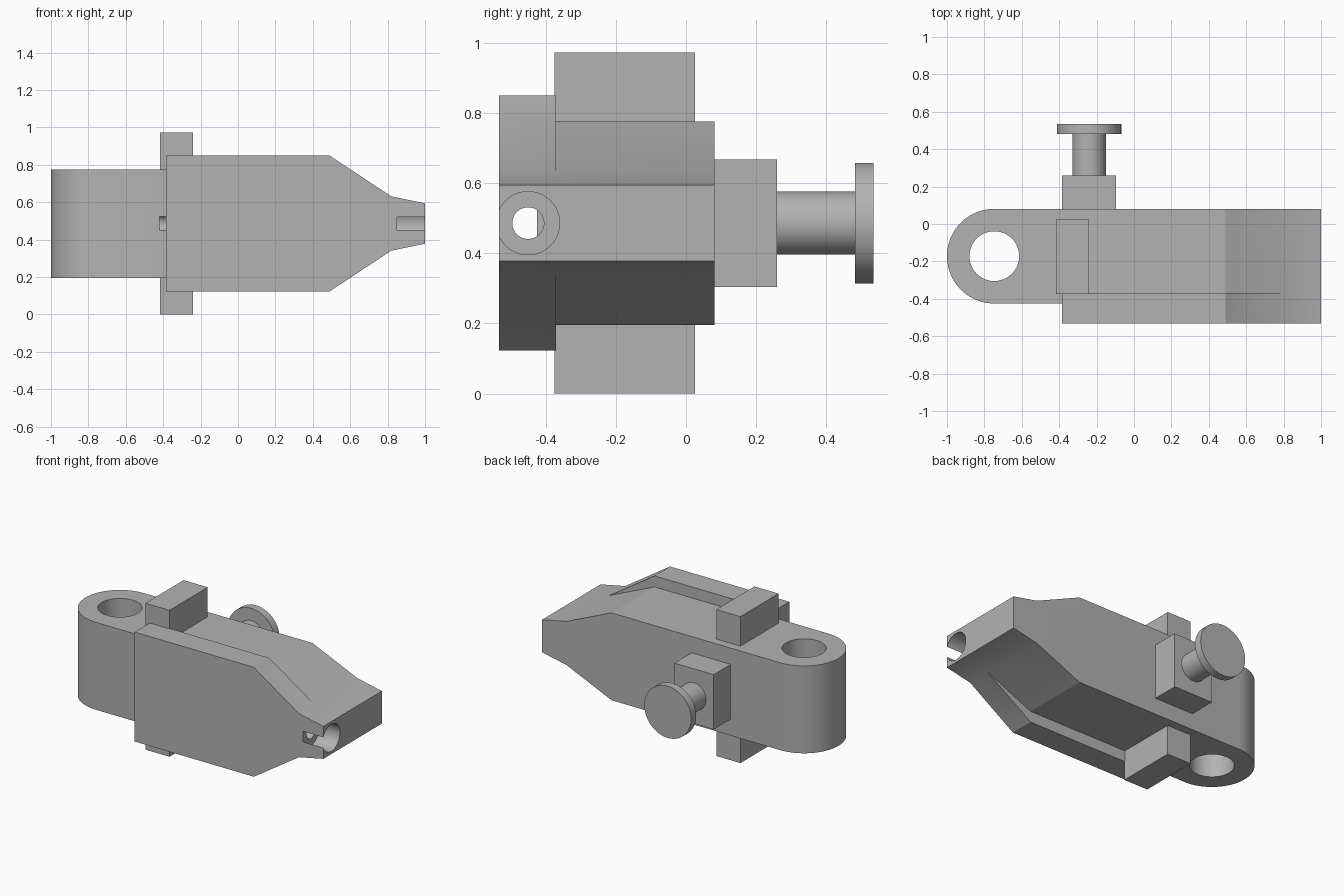
import bpy, bmesh, math
from mathutils import Matrix

if "Cube" in bpy.data.objects:
    bpy.data.objects.remove(bpy.data.objects["Cube"], do_unlink=True)

MID = 0.486   # height of the horizontal symmetry plane

grey = bpy.data.materials.new("plain_grey")
grey.use_nodes = True
colour = (0.45, 0.45, 0.45, 1)
grey.diffuse_color = colour
grey.node_tree.nodes["Principled BSDF"].inputs["Base Color"].default_value = colour


def finish(name, bm):
    bmesh.ops.recalc_face_normals(bm, faces=bm.faces)
    mesh = bpy.data.meshes.new(name)
    bm.to_mesh(mesh)
    bm.free()
    mesh.materials.append(grey)
    obj = bpy.data.objects.new(name, mesh)
    bpy.context.collection.objects.link(obj)
    return obj


def prism(name, points, direction):
    """Extrude a closed polygon along a direction."""
    bm = bmesh.new()
    face = bm.faces.new([bm.verts.new(p) for p in points])
    new = bmesh.ops.extrude_face_region(bm, geom=[face])["geom"]
    verts = [v for v in new if isinstance(v, bmesh.types.BMVert)]
    bmesh.ops.translate(bm, verts=verts, vec=direction)
    return finish(name, bm)


def box(name, x0, x1, y0, y1, half_height):
    lo, hi = MID - half_height, MID + half_height
    return prism(name, [(x0, y0, lo), (x1, y0, lo), (x1, y1, lo), (x0, y1, lo)],
                 (0, 0, hi - lo))


def cylinder(name, centre, radius, length, axis, segments=64):
    bm = bmesh.new()
    turn = {"X": Matrix.Rotation(math.pi / 2, 4, "Y"),
            "Y": Matrix.Rotation(math.pi / 2, 4, "X"),
            "Z": Matrix.Identity(4)}[axis]
    bmesh.ops.create_cone(bm, cap_ends=True, segments=segments, radius1=radius,
                          radius2=radius, depth=length,
                          matrix=Matrix.Translation(centre) @ turn)
    return finish(name, bm)


def combine(target, other, operation):
    mod = target.modifiers.new("combine", "BOOLEAN")
    mod.operation, mod.solver, mod.object = operation, "EXACT", other
    bpy.context.view_layer.objects.active = target
    bpy.ops.object.modifier_apply(modifier=mod.name)
    bpy.data.objects.remove(other, do_unlink=True)


def side_profile(name, half_outline, y0, y1):
    """Symmetrical front outline, extruded from front to back."""
    upper = [(x, y0, MID + h) for x, h in half_outline]
    lower = [(x, y0, MID - h) for x, h in reversed(half_outline)]
    return prism(name, upper + lower, (0, y1 - y0, 0))


# Main body: tapered bar with a rounded eye end
TIP = [(0.82, 0.145), (1.0, 0.108)]
body = side_profile("main_body", [(-1.1, 0.29), (0.49, 0.29)] + TIP, -0.6, 0.2)
eye_x, eye_y, eye_r = -0.747, -0.172, 0.253
arc = [math.pi / 2 + math.pi * i / 40 for i in range(41)]
plan = [(eye_x + eye_r * math.cos(a), eye_y + eye_r * math.sin(a), -0.1) for a in arc]
plan += [(1.1, eye_y - eye_r, -0.1), (1.1, eye_y + eye_r, -0.1)]
combine(body, prism("plan_cutter", plan, (0, 0, 1.3)), "INTERSECT")

# Taller front plate merged into the tip
plate = side_profile("front_plate", [(-0.385, 0.363), (0.49, 0.363)] + TIP, -0.533, -0.37)
combine(body, plate, "UNION")

# Vertical eye hole, long bore and wider mouth at the tip
combine(body, cylinder("eye_hole", (eye_x, eye_y, MID), 0.133, 2, "Z"), "DIFFERENCE")
combine(body, cylinder("long_bore", (0.34, -0.45, MID), 0.045, 1.52, "X"), "DIFFERENCE")
combine(body, cylinder("bore_mouth", (1.0, -0.45, MID), 0.09, 0.30, "X"), "DIFFERENCE")

# Cross bar, rear block and knob
cross_bar = box("cross_bar", -0.417, -0.24, -0.375, 0.025, MID)
rear_block = box("rear_block", -0.385, -0.097, 0.075, 0.26, 0.182)
knob_stem = cylinder("knob_stem", (-0.24, 0.37, MID), 0.09, 0.23, "Y")
knob_disc = cylinder("knob_disc", (-0.24, 0.508, MID), 0.172, 0.052, "Y")

# Smooth round surfaces, keep corners crisp
bpy.ops.object.select_all(action="DESELECT")
for obj in (body, knob_stem, knob_disc):
    obj.select_set(True)
bpy.context.view_layer.objects.active = body
bpy.ops.object.shade_smooth_by_angle(angle=math.radians(23))
